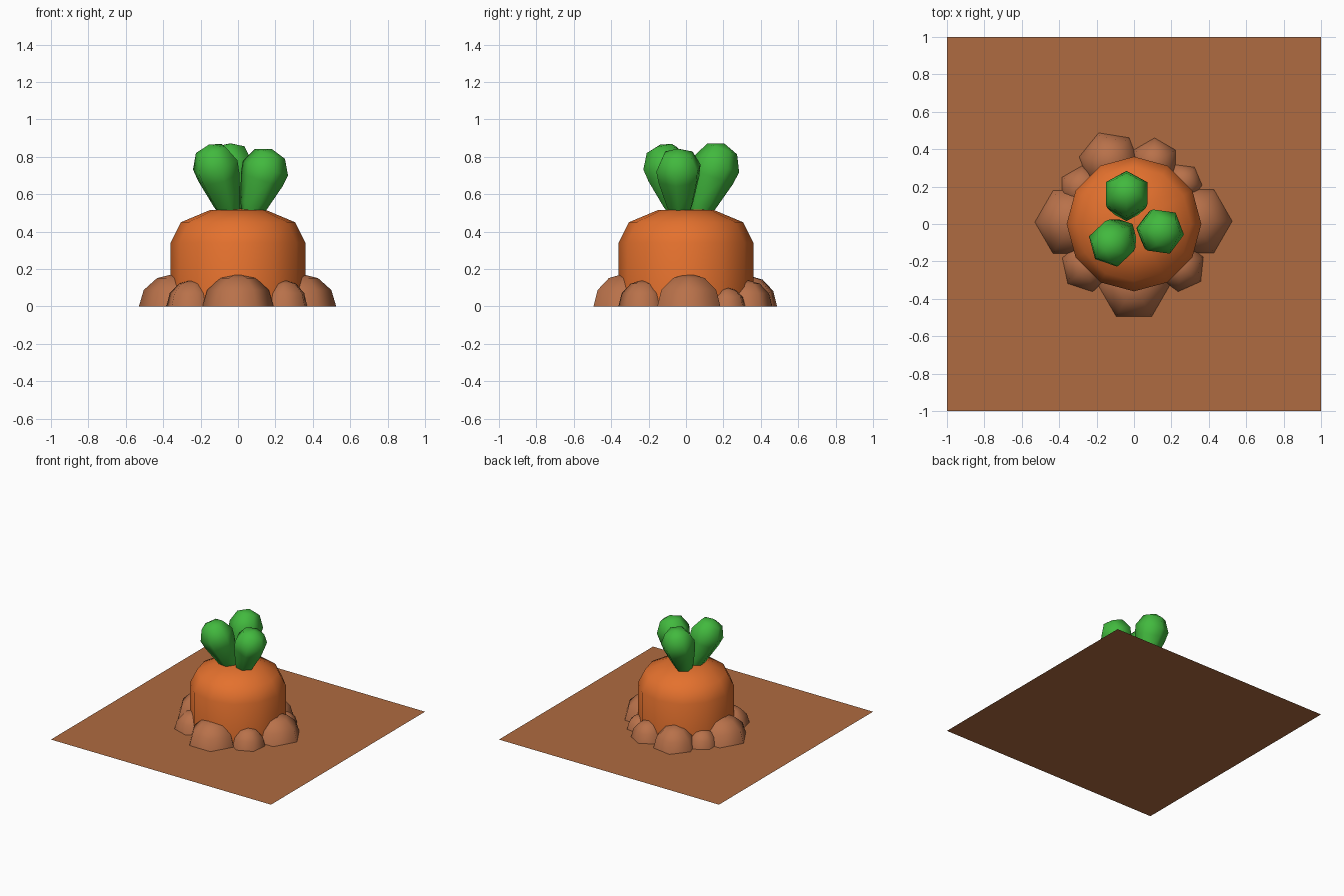
import bpy
import bmesh
from math import sin, cos, radians, pi, atan2, hypot
from mathutils import Matrix

old = bpy.data.objects.get("Cube")
if old:
    bpy.data.objects.remove(old)


def material(name, rgb):
    mat = bpy.data.materials.new(name)
    mat.use_nodes = True
    mat.diffuse_color = (*rgb, 1)
    mat.node_tree.nodes["Principled BSDF"].inputs["Base Color"].default_value = (*rgb, 1)
    return mat


soil = material("soil brown", (0.43, 0.147, 0.052))
clod = material("clod brown", (0.48, 0.165, 0.068))
orange = material("carrot orange", (0.776, 0.165, 0.027))
green = material("leaf green", (0.054, 0.485, 0.048))


def finish(name, bm, mat, smooth=True):
    mesh = bpy.data.meshes.new(name)
    bm.to_mesh(mesh)
    bm.free()
    mesh.materials.append(mat)
    for poly in mesh.polygons:
        poly.use_smooth = smooth
    obj = bpy.data.objects.new(name, mesh)
    bpy.context.collection.objects.link(obj)
    return obj


def lathe(name, profile, sides, mat, matrix):
    """Turn (radius, height) points into a closed-top solid, open below."""
    bm = bmesh.new()
    rings = [[bm.verts.new((r * cos(2 * pi * i / sides), r * sin(2 * pi * i / sides), z))
              for i in range(sides)] for r, z in profile[:-1]]
    for low, high in zip(rings, rings[1:]):
        for i in range(sides):
            j = (i + 1) % sides
            bm.faces.new((low[i], low[j], high[j], high[i]))
    pole = bm.verts.new((0, 0, profile[-1][1]))
    for i in range(sides):
        bm.faces.new((rings[-1][i], rings[-1][(i + 1) % sides], pole))
    bm.transform(matrix)
    return finish(name, bm, mat)


# Ground patch
bm = bmesh.new()
bmesh.ops.create_grid(bm, x_segments=1, y_segments=1, size=1)
finish("ground", bm, soil, smooth=False)

# Carrot root with rounded shoulder
lathe("carrot_root", [(0.36, 0), (0.36, 0.34), (0.305, 0.45), (0.15, 0.515), (0, 0.52)],
      12, orange, Matrix())

# Earth clods around the root: x, y, radius, height, turn
dome = [(cos(radians(a)), sin(radians(a))) for a in (0, 30, 60)] + [(0, 1)]
clods = [
    (0, -0.33, 0.19, 0.175, 0),
    (0.33, 0.015, 0.195, 0.175, 0),
    (-0.335, 0.01, 0.195, 0.175, 0),
    (-0.13, 0.333, 0.165, 0.165, -9),
    (0.11, 0.33, 0.13, 0.14, 30),
    (0.26, 0.22, 0.105, 0.1, -7),
    (-0.28, 0.19, 0.12, 0.12, 30),
    (-0.25, -0.225, 0.14, 0.14, 42),
    (0.25, -0.23, 0.132, 0.14, 24),
]
for n, (x, y, r, h, turn) in enumerate(clods, 1):
    lathe(f"earth_clod_{n}", dome, 6, clod,
          Matrix.Translation((x, y, 0)) @ Matrix.Rotation(radians(turn), 4, "Z")
          @ Matrix.Diagonal((r, r, h, 1)))

# Leaves lean outward from the crown: base x, y, lean direction, length
leaf = [(0.055, 0), (0.075, 0.12), (0.118, 0.52), (0.128, 0.7), (0.085, 0.92), (0, 1)]
leaves = [
    ("right", -0.045, -0.035, -0.075, -0.07, 0.395),
    ("left", 0.07, -0.03, 0.08, -0.011, 0.36),
    ("back", -0.04, 0.07, 0, 0.09, 0.395),
]
for side, x, y, dx, dy, length in leaves:
    lean = atan2(hypot(dx, dy), 0.25)
    lathe(f"leaf_{side}", [(r, t * length) for r, t in leaf], 6, green,
          Matrix.Translation((x, y, 0.5)) @ Matrix.Rotation(atan2(dy, dx), 4, "Z")
          @ Matrix.Rotation(lean, 4, "Y"))
